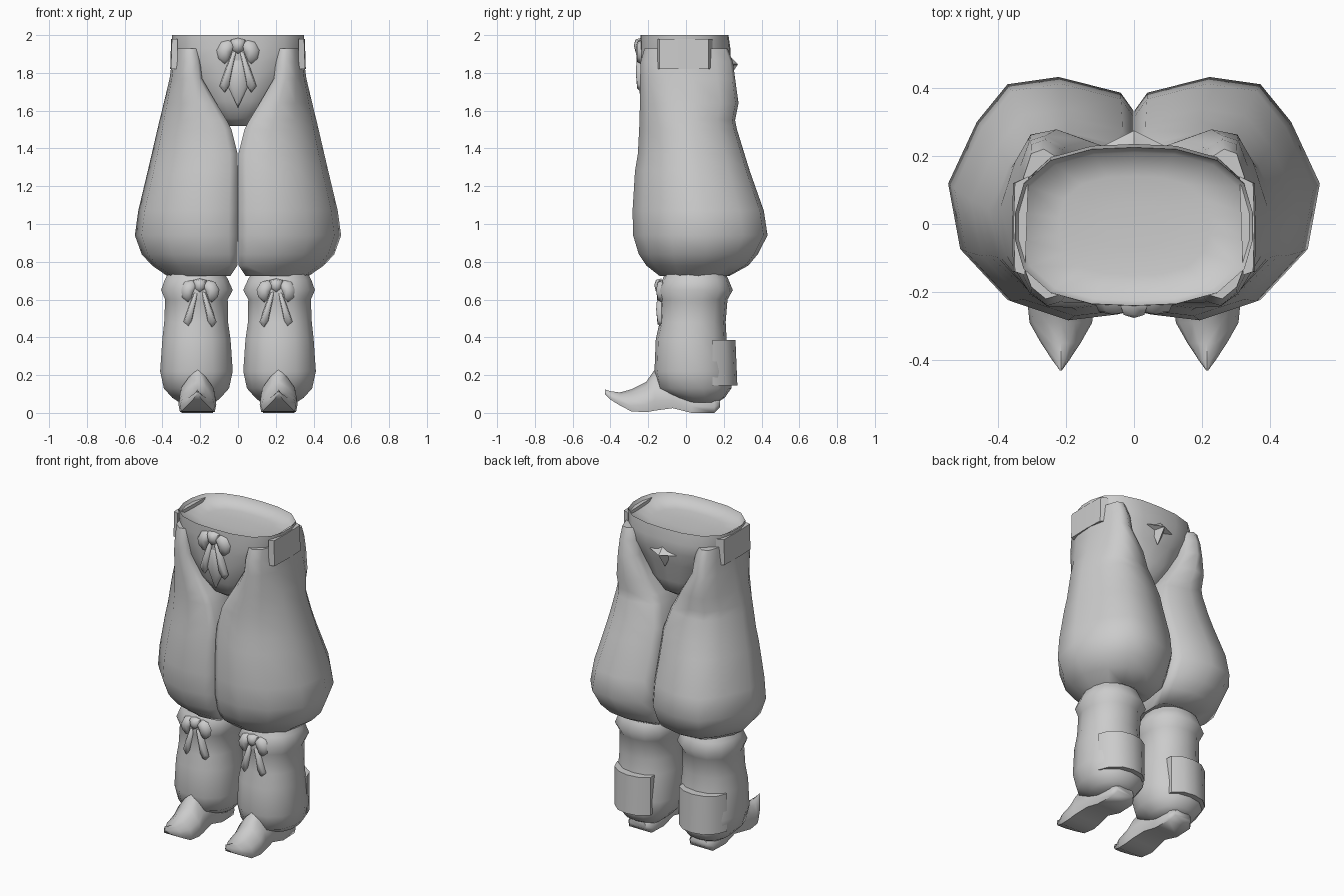
import bpy, bmesh, math

grey = bpy.data.materials.new("plain_grey")
grey.diffuse_color = (0.6, 0.6, 0.6, 1)


def finish(name, bm, angle=50, mirror=False):
    bmesh.ops.recalc_face_normals(bm, faces=bm.faces[:])
    me = bpy.data.meshes.new(name)
    bm.to_mesh(me)
    bm.free()
    ob = bpy.data.objects.new(name, me)
    bpy.context.collection.objects.link(ob)
    me.materials.append(grey)
    if mirror:
        ob.modifiers.new("mirror", 'MIRROR').use_mirror_merge = False
    bpy.ops.object.select_all(action='DESELECT')
    ob.select_set(True)
    bpy.context.view_layer.objects.active = ob
    bpy.ops.object.shade_smooth_by_angle(angle=math.radians(angle))
    return ob


def loft(bm, rings):
    loops = [[bm.verts.new(p) for p in r] for r in rings]
    n = len(loops[0])
    for a, b in zip(loops, loops[1:]):
        for i in range(n):
            j = (i + 1) % n
            bm.faces.new((a[i], a[j], b[j], b[i]))
    bm.faces.new(loops[0])
    bm.faces.new(loops[-1])


def fit(prof, z, x0, x1, y0, y1):
    """Place a -1..1 outline between the given x and y limits."""
    return [((x0 + x1) / 2 + (x1 - x0) / 2 * u,
             (y0 + y1) / 2 + (y1 - y0) / 2 * v, z) for u, v in prof]


def rounded(n, e):
    """Rounded box outline with n sides."""
    out = []
    for i in range(n):
        t = 2 * math.pi * (i + 0.5) / n
        c, s = math.cos(t), math.sin(t)
        k = (abs(c) ** e + abs(s) ** e) ** (-1 / e)
        out.append((c * k, s * k))
    return out


# Baggy trouser legs, flat where they meet, gathered below the knee
leg_outline = [(1, .12), (.87, -.42), (.36, -.84), (-.27, -1), (-.82, -.95), (-1, -.86),
               (-1, -.3), (-1, .3), (-1, .72), (-.86, .87), (-.19, 1), (.36, .94), (.69, .63)]
bm = bmesh.new()
leg = [
    (0.745, 0.08, 0.35, -0.09, 0.18), (0.725, 0.04, 0.375, -0.14, 0.23),
    (0.78, 0.004, 0.455, -0.21, 0.33), (0.84, 0.002, 0.51, -0.25, 0.38),
    (0.94, 0.001, 0.546, -0.28, 0.432), (1.07, 0.001, 0.528, -0.283, 0.412),
    (1.28, 0.001, 0.478, -0.27, 0.338), (1.37, 0.002, 0.457, -0.255, 0.31),
    (1.50, 0.034, 0.427, -0.248, 0.27), (1.55, 0.06, 0.415, -0.246, 0.26),
    (1.64, 0.115, 0.393, -0.244, 0.278), (1.77, 0.19, 0.362, -0.243, 0.26),
    (1.86, 0.20, 0.35, -0.24, 0.248), (1.93, 0.21, 0.345, -0.22, 0.22),
]
loft(bm, [fit(leg_outline, *s) for s in leg])
finish("trouser_legs", bm, 60, True)

# Hips, with a shallow sunken top
bm = bmesh.new()
hips = [
    (1.52, -0.05, 0.05, -0.10, 0.08), (1.56, -0.12, 0.12, -0.16, 0.14),
    (1.65, -0.20, 0.20, -0.21, 0.18), (1.77, -0.27, 0.27, -0.232, 0.20),
    (1.86, -0.33, 0.33, -0.24, 0.235), (1.93, -0.348, 0.348, -0.242, 0.235),
    (2.0, -0.35, 0.35, -0.24, 0.225), (1.96, -0.33, 0.33, -0.225, 0.21),
    (1.945, -0.22, 0.22, -0.15, 0.14), (1.94, -0.10, 0.10, -0.07, 0.06),
]
loft(bm, [fit(rounded(18, 2.7), *s) for s in hips])
finish("hips", bm, 60)

# Side plackets at the waist
bm = bmesh.new()
loft(bm, [[(0.32, -0.15, z), (x, -0.14, z), (x + 0.004, 0.0, z),
           (x, 0.12, z), (0.31, 0.14, z)]
          for z, x in ((1.82, 0.355), (1.98, 0.35))])
finish("side_plackets", bm, 30, True)

# Pinched cloth fold on the back of the waist
bm = bmesh.new()
rim = [(-.13, 1.85), (-.05, 1.875), (0, 1.91), (.05, 1.875), (.13, 1.85),
       (.04, 1.83), (0, 1.75), (-.04, 1.83)]
base = [bm.verts.new((x, 0.21, z)) for x, z in rim]
peak = bm.verts.new((0, 0.275, 1.845))
for i in range(len(rim)):
    bm.faces.new((base[i], base[(i + 1) % len(rim)], peak))
bm.faces.new(base)
finish("back_fold", bm, 40)

# Soft boot shafts with a flared cuff
bm = bmesh.new()
shaft = [
    (0.74, 0.07, 0.37, -0.11, 0.21), (0.705, 0.05, 0.39, -0.125, 0.225),
    (0.65, 0.025, 0.41, -0.152, 0.248), (0.60, 0.052, 0.388, -0.135, 0.22),
    (0.48, 0.05, 0.393, -0.14, 0.21), (0.39, 0.037, 0.403, -0.16, 0.215),
    (0.22, 0.025, 0.415, -0.167, 0.24), (0.13, 0.045, 0.395, -0.15, 0.24),
    (0.08, 0.09, 0.35, -0.06, 0.205), (0.055, 0.12, 0.31, 0.0, 0.165),
]
loft(bm, [fit(rounded(14, 2.3), *s) for s in shaft])
finish("boot_shafts", bm, 55, True)

# Heel guards hugging the back of the shafts
bm = bmesh.new()
loft(bm, [[(0.10, 0.14, z), (0.10, 0.215, z), (0.16, y - 0.01, z), (0.23, y, z),
           (0.30, y - 0.014, z), (0.36, 0.205, z), (0.385, 0.14, z)]
          for z, y in ((0.145, 0.272), (0.385, 0.262))])
finish("heel_guards", bm, 45, True)

# Shoes with upturned points: y, sole height, top height, half width
bm = bmesh.new()
shoe = [
    (0.18, 0.03, 0.09, 0.06), (0.15, 0.0, 0.12, 0.085), (0.03, 0.0, 0.14, 0.09),
    (-0.07, 0.025, 0.19, 0.085), (-0.165, 0.012, 0.23, 0.098), (-0.21, 0.004, 0.165, 0.1),
    (-0.29, 0.008, 0.125, 0.092), (-0.35, 0.04, 0.108, 0.058), (-0.40, 0.07, 0.115, 0.025),
    (-0.43, 0.10, 0.125, 0.003),
]
half = [(0.92, 0), (1, 0.25), (0.88, 0.55), (0.45, 0.82)]
prof = half + [(0, 1)] + [(-u, v) for u, v in reversed(half)]
loft(bm, [[(0.215 + u * w, y, b + v * (t - b)) for u, v in prof] for y, b, t, w in shoe])
finish("pointed_shoes", bm, 55, True)


# Ribbon bows
def puff(bm, pts, y, depth):
    """Pillow shape: flat outline with a raised middle."""
    back = [bm.verts.new((x, y + 0.015, z)) for x, z in pts]
    cx = sum(p[0] for p in pts) / len(pts)
    cz = sum(p[1] for p in pts) / len(pts)
    mid = [bm.verts.new((cx + (x - cx) * .75, y - depth * .6, cz + (z - cz) * .8))
           for x, z in pts]
    tip = bm.verts.new((cx, y - depth, cz))
    n = len(pts)
    for i in range(n):
        j = (i + 1) % n
        bm.faces.new((back[i], back[j], mid[j], mid[i]))
        bm.faces.new((mid[i], mid[j], tip))
    bm.faces.new(back)


def bow(name, cx, cz, y, s, mirror, pendant=False):
    bm = bmesh.new()
    loop = [(.01, .01), (.05, .03), (.09, .02), (.115, -.025), (.105, -.07),
            (.07, -.10), (.05, -.08), (.03, -.035)]
    tail = [(.005, -.02), (.03, -.03), (.065, -.12), (.098, -.215), (.07, -.25), (.045, -.21)]
    for sx in (1, -1):
        for shape in (loop, tail):
            puff(bm, [(cx + sx * u * s, cz + v * s) for u, v in shape], y, 0.018)
    knot = [(.04, .03), (.03, -.025), (0, -.045), (-.03, -.025), (-.04, .03), (0, .04)]
    puff(bm, [(cx + u * s, cz + v * s) for u, v in knot], y - 0.006, 0.022)
    if pendant:
        drop = [(.035, -.06), (.06, -.2), (0, -.33), (-.06, -.2), (-.035, -.06)]
        puff(bm, [(cx + u, cz + v) for u, v in drop], y + 0.012, 0.012)
    finish(name, bm, 65, mirror)


bow("waist_bow", 0.0, 1.945, -0.248, 1.0, False, True)
bow("boot_bows", 0.202, 0.675, -0.14, 0.9, True)
